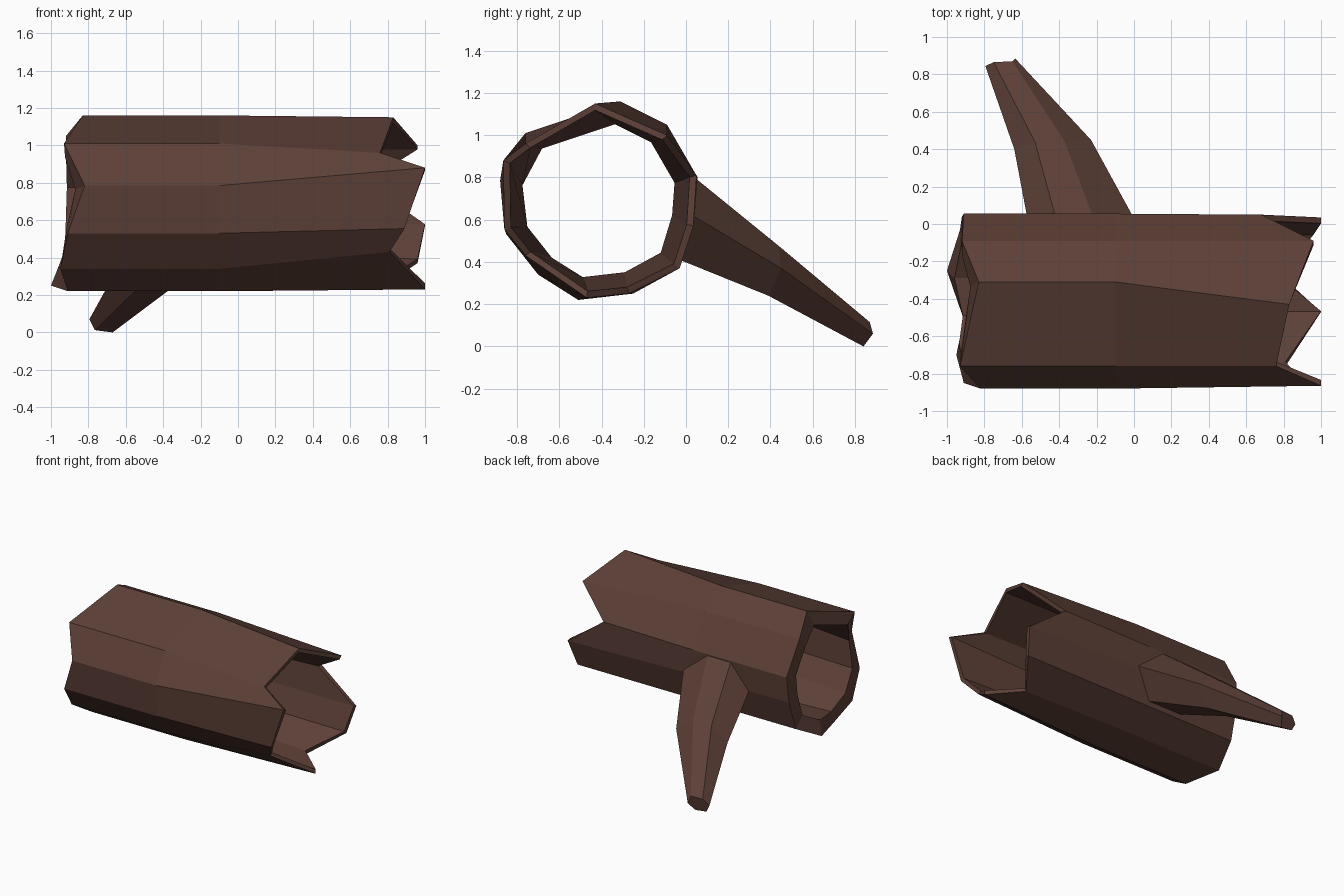
import bpy, bmesh

bark = bpy.data.materials.new("bark brown")
bark.diffuse_color = (0.109, 0.051, 0.038, 1)


def loft(name, rings, closed_tube):
    """Bridge equal-sized rings; join last to first, or cap both ends."""
    bm = bmesh.new()
    vs = [[bm.verts.new(p) for p in r] for r in rings]
    n = len(rings[0])
    pairs = list(zip(vs, vs[1:]))
    if closed_tube:
        pairs.append((vs[-1], vs[0]))
    else:
        bm.faces.new(vs[0])
        bm.faces.new(vs[-1])
    for a, b in pairs:
        for i in range(n):
            j = (i + 1) % n
            bm.faces.new((a[i], a[j], b[j], b[i]))
    bmesh.ops.recalc_face_normals(bm, faces=bm.faces)
    me = bpy.data.meshes.new(name)
    bm.to_mesh(me)
    bm.free()
    me.materials.append(bark)
    ob = bpy.data.objects.new(name, me)
    bpy.context.collection.objects.link(ob)
    return ob


# Hollow trunk: one row per bark ridge (left x, y, z, right x, y, z)
ridges = [
    (-0.83, -0.31, 1.16, 0.83, -0.43, 1.15),
    (-0.93, -0.76, 1.01, 0.76, -0.76, 0.96),
    (-0.82, -0.88, 0.785, 1.0, -0.865, 0.88),
    (-0.91, -0.85, 0.53, 0.89, -0.86, 0.555),
    (-0.95, -0.70, 0.34, 0.81, -0.76, 0.43),
    (-0.91, -0.51, 0.22, 1.0, -0.47, 0.23),
    (-1.00, -0.25, 0.25, 0.78, -0.27, 0.25),
    (-0.93, -0.03, 0.37, 0.96, -0.03, 0.37),
    (-0.92, 0.04, 0.60, 1.0, 0.035, 0.57),
    (-0.91, 0.055, 0.80, 0.68, 0.05, 0.81),
    (-0.92, -0.09, 1.05, 0.96, -0.09, 1.0),
]
CY, CZ = -0.42, 0.69


def shrink(x, y, z, k):
    return (x, CY + (y - CY) * k, CZ + (z - CZ) * k)


outer_left = [r[:3] for r in ridges]
middle = [(-0.1, r[1], r[2]) for r in ridges]
outer_right = [r[3:] for r in ridges]
inner_right = [shrink(*p, 0.93) for p in outer_right]
inner_left = [shrink((x - 0.92) / 2, y, z, 0.77) for x, y, z in outer_left]
loft("hollow_trunk", [outer_left, middle, outer_right, inner_right, inner_left], True)

# Side branch: tapered six-sided stub bending down to the ground
branch = [
    [(-0.42, 0.04, 0.80), (-0.22, 0.04, 0.80), (0.0, 0.03, 0.62),
     (-0.15, -0.03, 0.41), (-0.45, -0.03, 0.41), (-0.57, 0.03, 0.60)],
    [(-0.53, 0.44, 0.475), (-0.37, 0.44, 0.475), (-0.23, 0.45, 0.37),
     (-0.35, 0.39, 0.24), (-0.53, 0.39, 0.24), (-0.64, 0.40, 0.35)],
    [(-0.75, 0.865, 0.115), (-0.65, 0.87, 0.115), (-0.635, 0.885, 0.06),
     (-0.67, 0.84, 0.0), (-0.765, 0.84, 0.012), (-0.795, 0.845, 0.07)],
]
loft("side_branch", branch, False)
